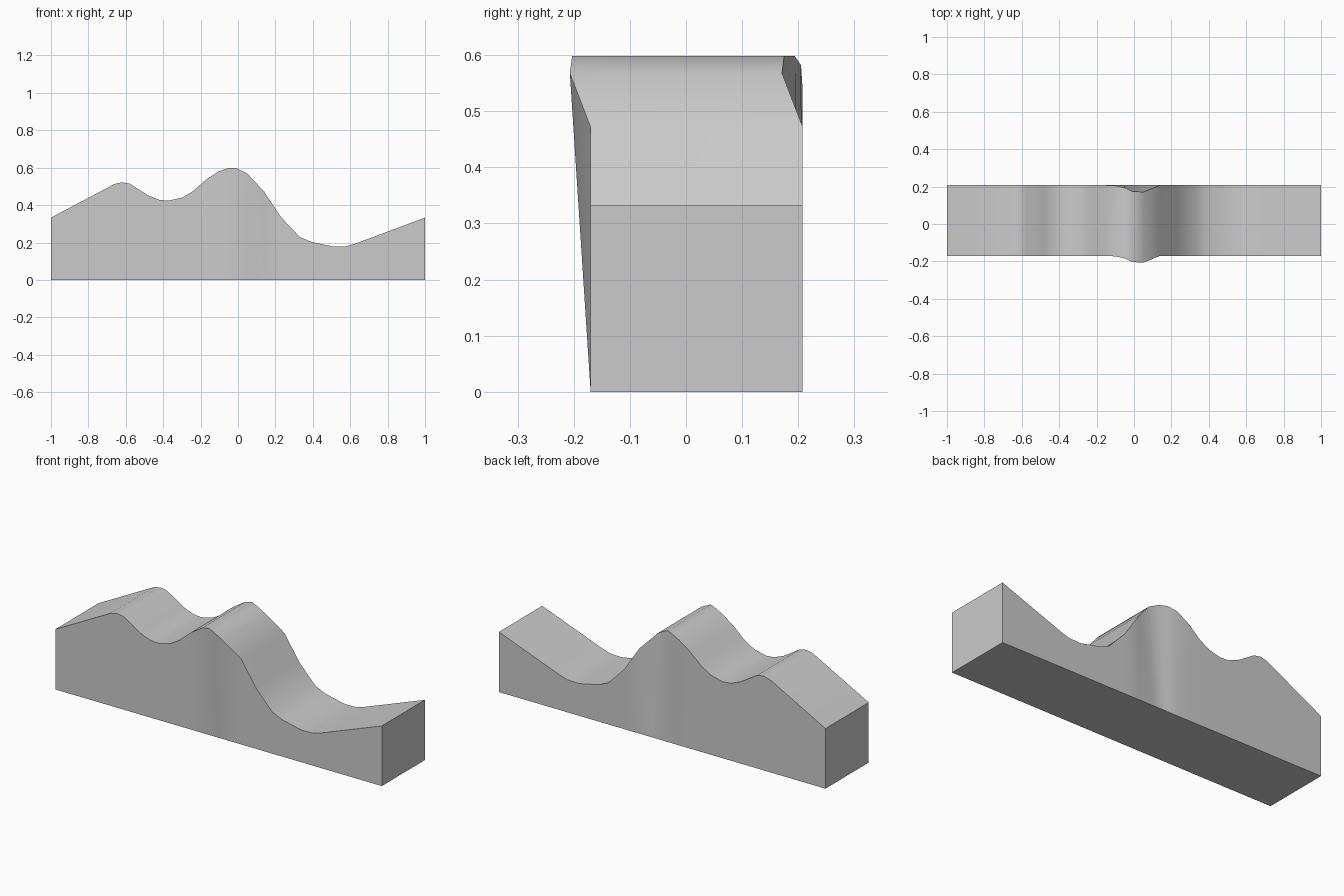
import bpy
import bmesh
import math

if "Cube" in bpy.data.objects:
    bpy.data.objects.remove(bpy.data.objects["Cube"])

FRONT, BACK = -0.17, 0.208

# Ridge line: x, height, forward lean of the crest
profile = [
    (-1, .333, 0), (-.66, .513, 0), (-.62, .522, 0), (-.58, .515, 0),
    (-.48, .452, 0), (-.42, .428, 0), (-.37, .424, 0), (-.30, .44, 0),
    (-.24, .475, 0), (-.17, .537, 0), (-.10, .582, .003), (-.05, .598, .014),
    (-.01, .598, .033), (.05, .568, .037), (.14, .472, 0), (.23, .335, 0),
    (.33, .23, 0), (.39, .204, 0), (.51, .178, 0), (.58, .18, 0),
    (.63, .195, 0), (1, .333, 0),
]

# Block with a wavy top, made of one cross-section ring per ridge point
bm = bmesh.new()
rings = []
for x, z, lean in profile:
    corners = [(x, FRONT, 0), (x, BACK, 0), (x, BACK - lean, z), (x, FRONT - lean, z)]
    rings.append([bm.verts.new(c) for c in corners])

for a, b in zip(rings, rings[1:]):
    for i in range(4):
        j = (i + 1) % 4
        bm.faces.new((a[i], a[j], b[j], b[i]))

# End walls
bm.faces.new(rings[0])
bm.faces.new(rings[-1])
bmesh.ops.recalc_face_normals(bm, faces=bm.faces[:])

mesh = bpy.data.meshes.new("hill_block")
bm.to_mesh(mesh)
bm.free()
hill = bpy.data.objects.new("hill_block", mesh)
bpy.context.collection.objects.link(hill)

# Smooth the waves, keep the block edges crisp
bpy.context.view_layer.objects.active = hill
hill.select_set(True)
bpy.ops.object.shade_smooth_by_angle(angle=math.radians(35))
